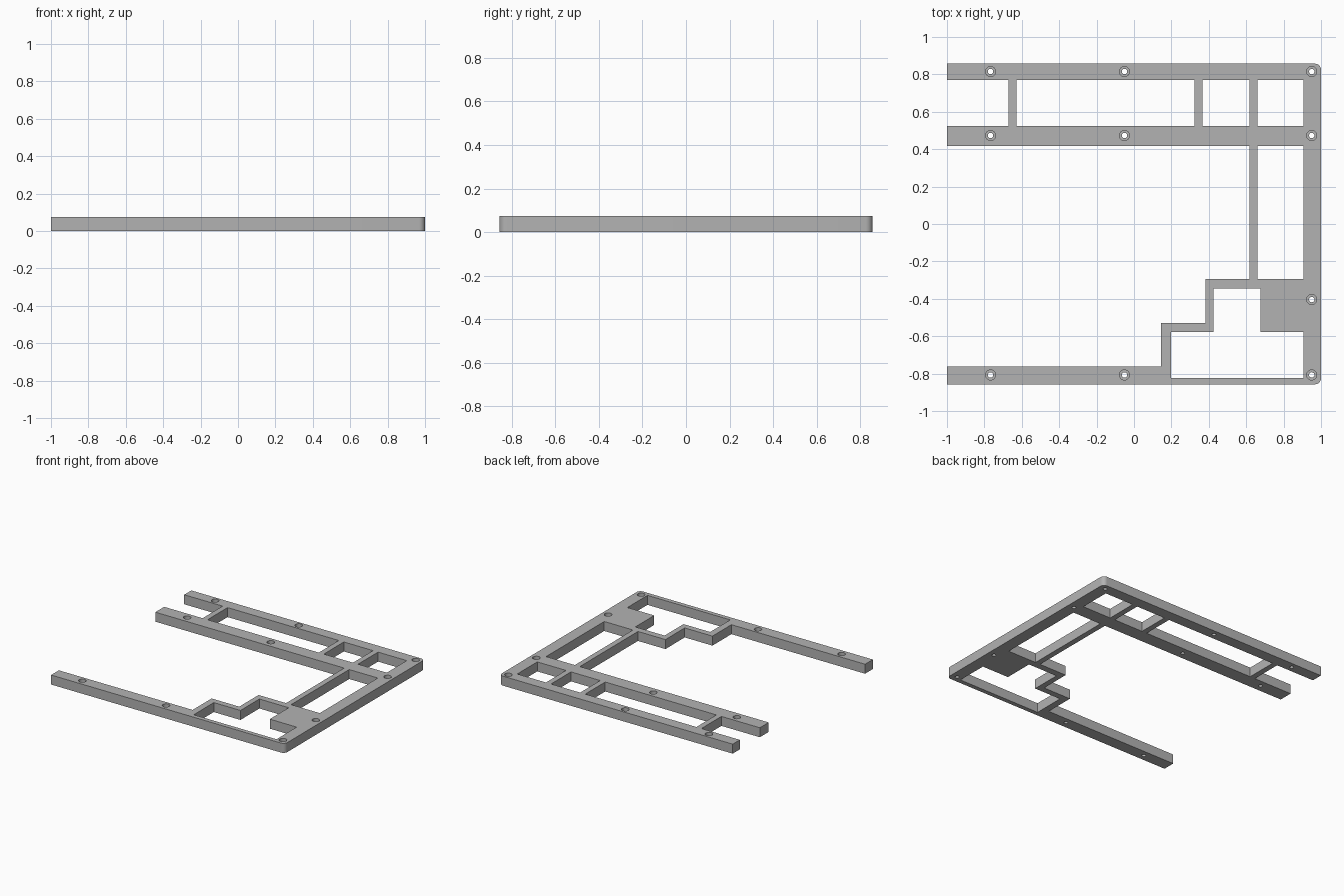
import bpy, bmesh
from math import cos, sin, pi

cube = bpy.data.objects.get("Cube")
if cube:
    bpy.data.objects.remove(cube, do_unlink=True)

H = 0.0735      # frame thickness
SEAT = 0.035    # floor height of the screw counterbores

grey = bpy.data.materials.new("plain grey")
grey.use_nodes = True
colour = (0.45, 0.45, 0.45, 1)
grey.diffuse_color = colour
grey.node_tree.nodes["Principled BSDF"].inputs["Base Color"].default_value = colour


def arc(x, y, r, start, end, steps):
    return [(x + r * cos(start + (end - start) * i / steps),
             y + r * sin(start + (end - start) * i / steps)) for i in range(steps + 1)]


def loft(bm, rings):
    """Closed solid through a stack of (outline, z) rings."""
    loops = [[bm.verts.new((x, y, z)) for x, y in pts] for pts, z in rings]
    bm.faces.new(loops[0][::-1])
    bm.faces.new(loops[-1])
    for low, high in zip(loops, loops[1:]):
        for i in range(len(low)):
            j = (i + 1) % len(low)
            bm.faces.new((low[i], low[j], high[j], high[i]))


def make_object(name, bm):
    bmesh.ops.recalc_face_normals(bm, faces=bm.faces)
    mesh = bpy.data.meshes.new(name)
    bm.to_mesh(mesh)
    bm.free()
    mesh.materials.append(grey)
    obj = bpy.data.objects.new(name, mesh)
    bpy.context.collection.objects.link(obj)
    return obj


def rect(x0, x1, y0, y1):
    return [(x0, y0), (x1, y0), (x1, y1), (x0, y1)]


# Frame outline: rails open to the right side, stepped inner brace, rounded left corners
R = 0.033
outline = [(-1, -0.857)]
outline += arc(1 - R, -0.857 + R, R, -pi / 2, 0, 8)
outline += arc(1 - R, 0.857 - R, R, 0, pi / 2, 8)
outline += [(-1, 0.857), (-1, 0.77), (-0.671, 0.77), (-0.671, 0.525), (-1, 0.525),
            (-1, 0.417), (0.617, 0.417), (0.617, -0.294), (0.382, -0.294),
            (0.382, -0.53), (0.145, -0.53), (0.145, -0.762), (-1, -0.762)]
bm = bmesh.new()
loft(bm, [(outline, 0), (outline, H)])
frame = make_object("frame", bm)

# Openings between the rails and bars
openings = [rect(-0.628, 0.324, 0.525, 0.77), rect(0.367, 0.617, 0.525, 0.77),
            rect(0.66, 0.906, 0.525, 0.77), rect(0.66, 0.906, -0.294, 0.417),
            [(0.197, -0.823), (0.906, -0.823), (0.906, -0.577), (0.676, -0.577),
             (0.676, -0.345), (0.425, -0.345), (0.425, -0.577), (0.197, -0.577)]]
bm = bmesh.new()
for pts in openings:
    loft(bm, [(pts, -0.05), (pts, H + 0.05)])

# Stepped screw holes
holes = [(x, y) for x in (-0.767, -0.051, 0.95) for y in (0.815, 0.473, -0.807)]
holes.append((0.95, -0.404))
for x, y in holes:
    shaft = arc(x, y, 0.0145, 0, 2 * pi, 24)[:-1]
    bore = arc(x, y, 0.027, 0, 2 * pi, 24)[:-1]
    loft(bm, [(shaft, -0.05), (shaft, SEAT), (bore, SEAT), (bore, H + 0.05)])
cutter = make_object("opening_cutter", bm)
cutter.hide_render = True

# Cut, then keep only the finished frame
cut = frame.modifiers.new("openings", 'BOOLEAN')
cut.operation = 'DIFFERENCE'
cut.solver = 'EXACT'
cut.object = cutter
bpy.context.view_layer.objects.active = frame
frame.select_set(True)
bpy.ops.object.modifier_apply(modifier=cut.name)
bpy.data.objects.remove(cutter, do_unlink=True)
cutter = None
for o in bpy.context.selected_objects:
    o.select_set(o == frame)
bpy.ops.object.shade_smooth_by_angle(angle=pi / 6)
